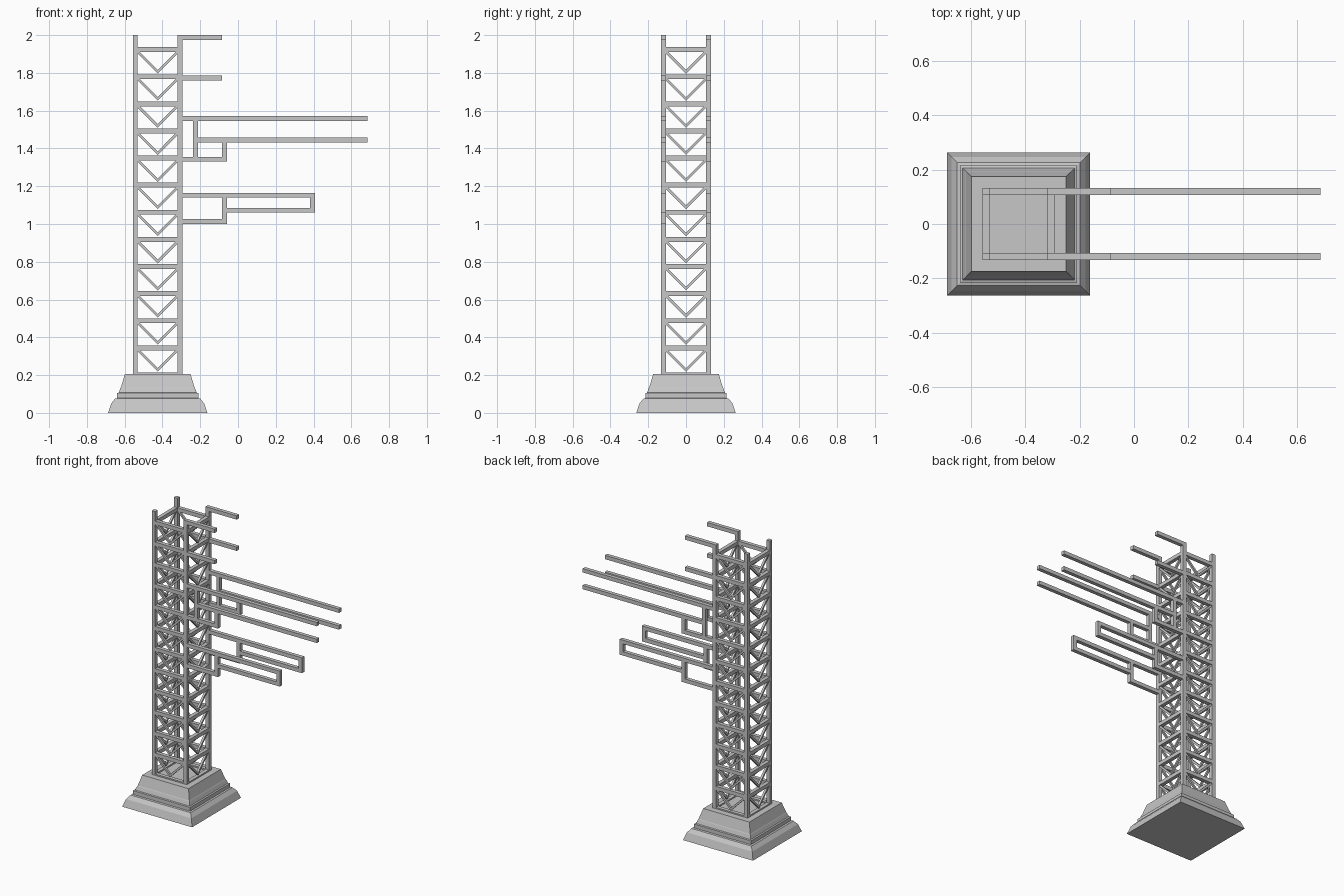
import bpy, bmesh, math
from mathutils import Matrix, Vector

if "Cube" in bpy.data.objects:
    bpy.data.objects.remove(bpy.data.objects["Cube"])

CX = -0.425          # tower axis
W = 0.026            # bar thickness
R = 0.132            # tower outer half width
C = R - W / 2        # post centre offset
H = R - W            # clear half width between posts
Z0, PITCH, CELLS = 0.201, 0.1435, 12

grey = bpy.data.materials.new("plain_grey")
grey.diffuse_color = (0.57, 0.57, 0.57, 1)
grey.use_nodes = True
grey.node_tree.nodes["Principled BSDF"].inputs["Base Color"].default_value = grey.diffuse_color


def finish(name, bm):
    bmesh.ops.recalc_face_normals(bm, faces=bm.faces)
    mesh = bpy.data.meshes.new(name)
    bm.to_mesh(mesh)
    bm.free()
    mesh.materials.append(grey)
    ob = bpy.data.objects.new(name, mesh)
    bpy.context.collection.objects.link(ob)
    return ob


def box(bm, x0, x1, y0, y1, z0, z1, turn=Matrix.Identity(4)):
    m = (turn @ Matrix.Translation(((x0 + x1) / 2, (y0 + y1) / 2, (z0 + z1) / 2))
         @ Matrix.Diagonal((x1 - x0, y1 - y0, z1 - z0, 1)))
    bmesh.ops.create_cube(bm, size=1, matrix=m)


# Four sides of the tower, as turns about its axis
sides = [Matrix.Translation((CX, 0, 0)) @ Matrix.Rotation(k * math.pi / 2, 4, 'Z')
         for k in range(4)]

# Stepped square plinth, lofted from a profile of (half width, height)
profile = [(0.263, 0), (0.246, 0.05), (0.226, 0.075), (0.215, 0.078),
           (0.215, 0.104), (0.206, 0.107), (0.197, 0.132), (0.194, 0.137), (0.174, 0.205)]
bm = bmesh.new()
rings = [[bm.verts.new((CX + sx * r, sy * r, z))
          for sx, sy in ((-1, -1), (1, -1), (1, 1), (-1, 1))] for r, z in profile]
for a, b in zip(rings, rings[1:]):
    for i in range(4):
        j = (i + 1) % 4
        bm.faces.new((a[i], a[j], b[j], b[i]))
bm.faces.new(rings[0][::-1])
bm.faces.new(rings[-1])
finish("plinth", bm)

# Corner posts
bm = bmesh.new()
for t in sides:
    box(bm, -R, -H, -R, -H, 0.19, 2.0, t)
finish("corner_posts", bm)

# Horizontal rails
bm = bmesh.new()
for t in sides:
    for i in range(CELLS + 1):
        z = Z0 + i * PITCH
        box(bm, -H, H, -R, -H, z - W / 2, z + W / 2, t)
finish("cross_rails", bm)

# V-shaped braces, one in each cell on each side
bm = bmesh.new()
for t in sides:
    for i in range(CELLS):
        zb = Z0 + i * PITCH + W / 2 + 0.004
        zt = Z0 + (i + 1) * PITCH - W / 2
        outline = [(-H, zt), (-H, zb + H), (0, zb), (H, zb + H), (H, zt),
                   (zt - zb - 0.019, zt), (0, zb + 0.019), (-(zt - zb - 0.019), zt)]
        front = [bm.verts.new(t @ Vector((x, -C - 0.007, z))) for x, z in outline]
        back = [bm.verts.new(t @ Vector((x, -C + 0.007, z))) for x, z in outline]
        # left and right halves of the V, front and back
        for loop in (front, back):
            bm.faces.new([loop[k] for k in (0, 1, 2, 6, 7)])
            bm.faces.new([loop[k] for k in (6, 2, 3, 4, 5)])
        for k in range(8):
            n = (k + 1) % 8
            bm.faces.new((front[k], front[n], back[n], back[k]))
finish("v_braces", bm)

# Side arms in two mirrored planes: (x start, x end, z start, z end)
P = CX + R - 0.002   # face of the right posts
groups = {
    "top_arms": [(P, -0.084, 1.974, 2.0), (P, -0.084, 1.761, 1.787)],
    "long_arms": [(P, 0.686, 1.545, 1.571), (-0.212, 0.686, 1.431, 1.457),
                  (-0.238, -0.212, 1.356, 1.545), (P, -0.059, 1.33, 1.356),
                  (-0.085, -0.059, 1.356, 1.431)],
    "loop_arms": [(P, 0.407, 1.139, 1.165), (-0.059, 0.407, 1.06, 1.086),
                  (0.381, 0.407, 1.086, 1.139), (-0.085, -0.059, 1.026, 1.139),
                  (P, -0.059, 1.0, 1.026)],
}
for name, bars in groups.items():
    bm = bmesh.new()
    for s in (-1, 1):
        for x0, x1, z0, z1 in bars:
            box(bm, x0, x1, s * C - W / 2, s * C + W / 2, z0, z1)
    finish(name, bm)
